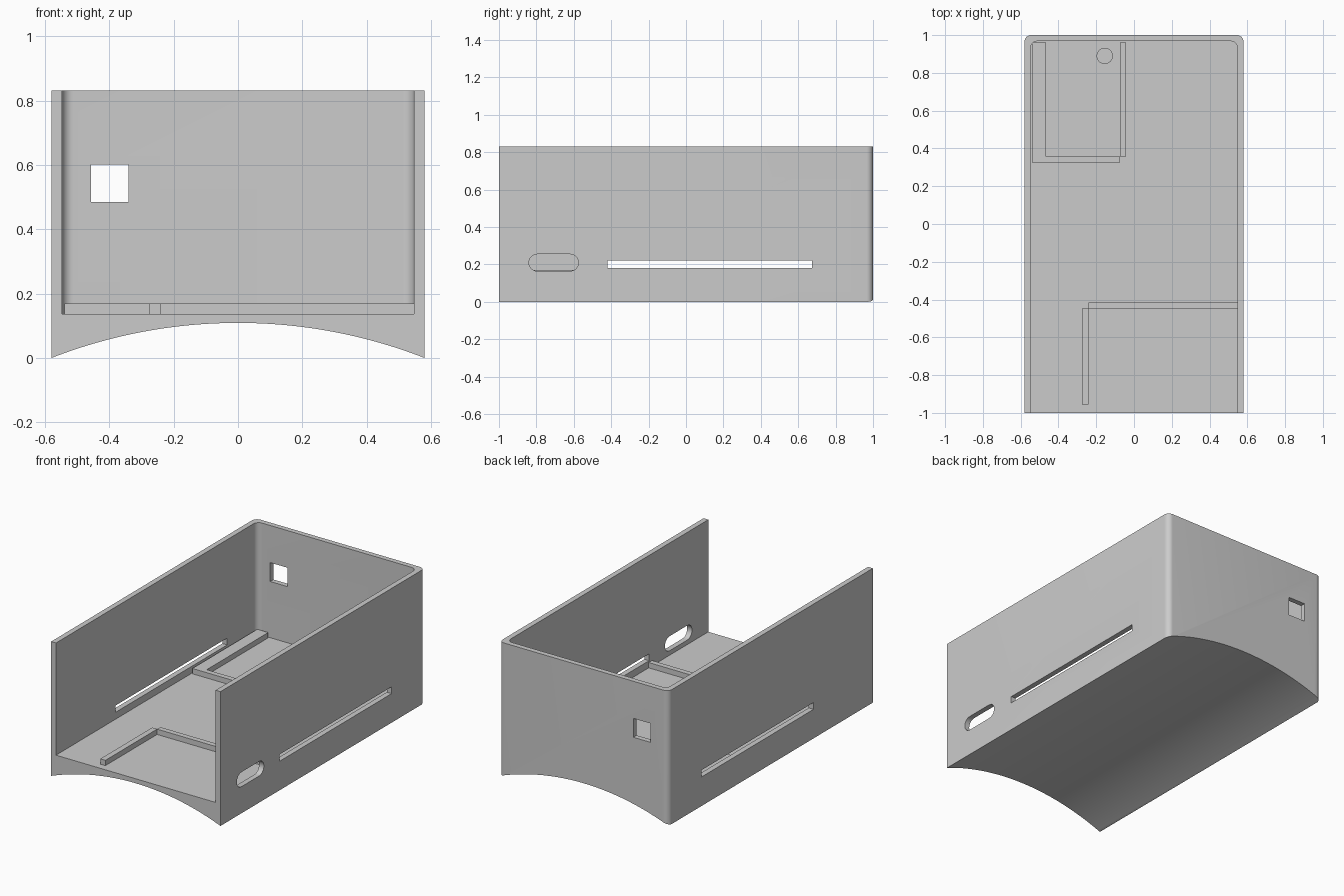
import bpy
import math

if "Cube" in bpy.data.objects:
    bpy.data.objects.remove(bpy.data.objects["Cube"], do_unlink=True)

grey = bpy.data.materials.new("light grey plastic")
grey.use_nodes = True
colour = (0.6, 0.6, 0.6, 1)
grey.diffuse_color = colour
grey.node_tree.nodes["Principled BSDF"].inputs["Base Color"].default_value = colour


def prism(name, outline, axis, start, end):
    """Extrude a closed 2D outline along one axis (0, 1 or 2)."""
    def place(p, depth):
        co = list(p)
        co.insert(axis, depth)
        return co
    n = len(outline)
    verts = [place(p, d) for d in (start, end) for p in outline]
    faces = [list(range(n)), list(range(n, 2 * n))]
    faces += [[i, (i + 1) % n, n + (i + 1) % n, n + i] for i in range(n)]
    mesh = bpy.data.meshes.new(name)
    mesh.from_pydata(verts, [], faces)
    mesh.materials.append(grey)
    obj = bpy.data.objects.new(name, mesh)
    bpy.context.collection.objects.link(obj)
    bpy.ops.object.select_all(action='DESELECT')
    obj.select_set(True)
    bpy.context.view_layer.objects.active = obj
    bpy.ops.object.mode_set(mode='EDIT')
    bpy.ops.mesh.select_all(action='SELECT')
    bpy.ops.mesh.normals_make_consistent(inside=False)
    bpy.ops.object.mode_set(mode='OBJECT')
    return obj


def box(name, x, y, z):
    return prism(name, [(x[0], y[0]), (x[1], y[0]), (x[1], y[1]), (x[0], y[1])], 2, *z)


def arc(cx, cy, r, a, b, steps):
    angles = [math.radians(a + (b - a) * i / steps) for i in range(steps + 1)]
    return [(cx + r * math.cos(t), cy + r * math.sin(t)) for t in angles]


def tray_outline(half, front, back, r):
    """Plan with two square front corners and two rounded back corners."""
    return ([(-half, front), (half, front)]
            + arc(half - r, back - r, r, 0, 90, 8)
            + arc(r - half, back - r, r, 90, 180, 8))


def cut(target, cutter):
    mod = target.modifiers.new("cut", 'BOOLEAN')
    mod.operation = 'DIFFERENCE'
    mod.solver = 'EXACT'
    mod.object = cutter
    bpy.context.view_layer.objects.active = target
    bpy.ops.object.modifier_apply(modifier=mod.name)
    bpy.data.objects.remove(cutter, do_unlink=True)


# Open-fronted case, hollowed and arched underneath
W, H, FLOOR, RIM = 0.58, 0.832, 0.137, 0.17
INNER = 0.547
case = prism("case", tray_outline(W, -1, 1, 0.035), 2, 0, H)
cut(case, prism("cavity", tray_outline(INNER, -1.1, 0.968, 0.035), 2, FLOOR, 1))
rise = 0.109
radius = (W * W + rise * rise) / (2 * rise)
span = math.degrees(math.asin(0.62 / radius))
arch = arc(0, rise - radius, radius, 90 - span, 90 + span, 64)
cut(case, prism("arch", arch + [(-0.62, -0.2), (0.62, -0.2)], 1, -1.1, 1.1))

# Openings: slots in both sides, rounded port on the left, window at the back
cut(case, box("slots", (-1, 1), (-0.42, 0.675), (0.18, 0.222)))
port = arc(-0.62, 0.21, 0.045, -90, 90, 12) + arc(-0.795, 0.21, 0.045, 90, 270, 12)
cut(case, prism("port", port, 0, 0.4, 0.7))
cut(case, box("window", (-0.457, -0.34), (0.9, 1.1), (0.485, 0.602)))
bpy.ops.object.select_all(action='DESELECT')
case.select_set(True)
bpy.context.view_layer.objects.active = case
bpy.ops.object.shade_smooth_by_angle(angle=math.radians(30))

# Low ridges that locate the parts on the floor
Z = (FLOOR - 0.005, RIM)
box("front_bay_side_ridge", (-0.275, -0.24), (-0.955, -0.447), Z)
box("front_bay_back_ridge", (-0.24, 0.55), (-0.449, -0.416), Z)
box("back_bay_side_ridge", (-0.075, -0.042), (0.357, 0.96), Z)
box("back_bay_front_ridge", (-0.54, -0.075), (0.325, 0.358), Z)
box("back_bay_ledge", (-0.54, -0.465), (0.357, 0.96), Z)

# Round locating peg
peg = prism("locating_peg", arc(-0.155, 0.89, 0.043, 0, 351, 39), 2, *Z)
bpy.ops.object.shade_smooth_by_angle(angle=math.radians(30))
